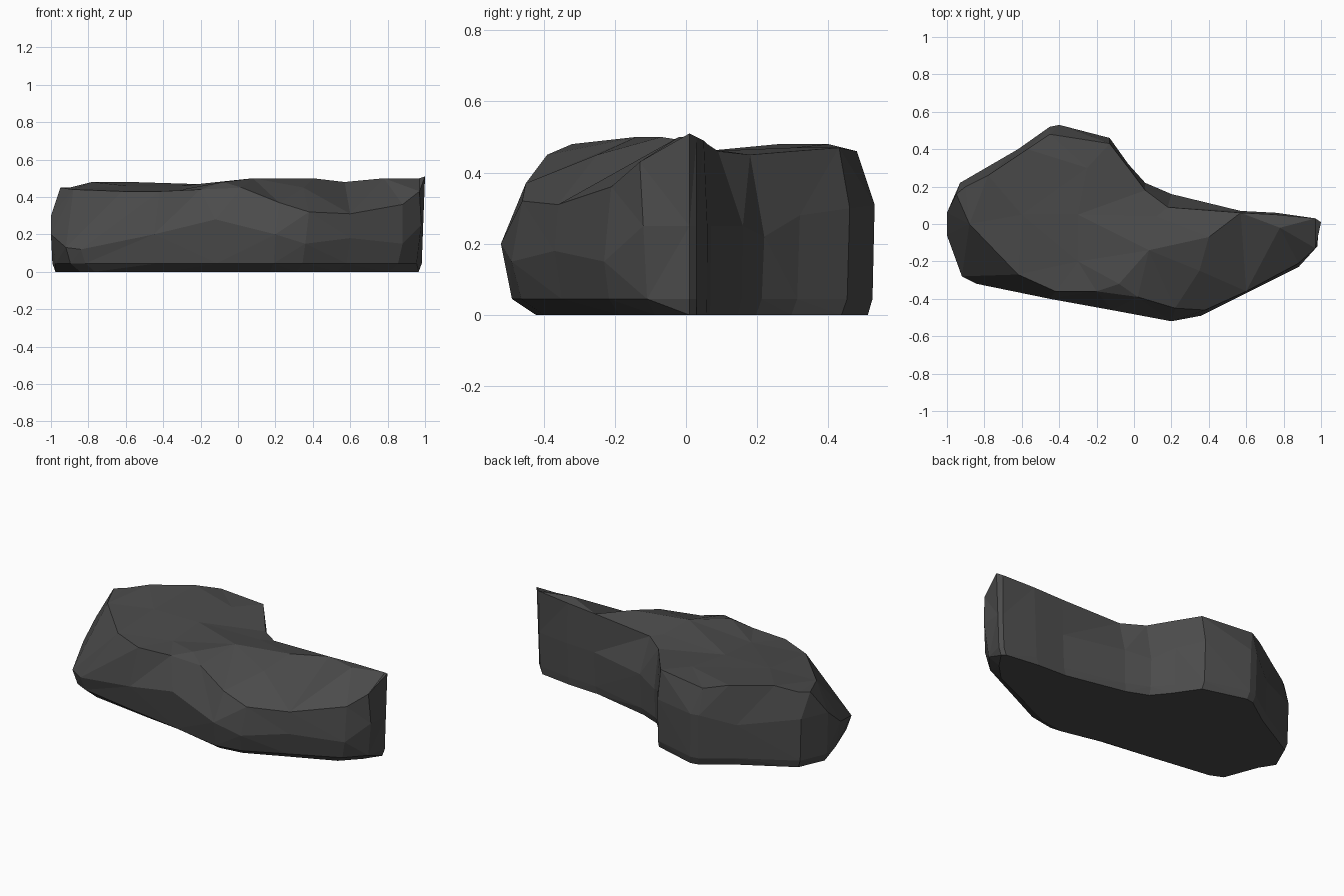
import bpy
import bmesh
from mathutils import Vector
from mathutils.geometry import delaunay_2d_cdt

default_cube = bpy.data.objects.get("Cube")
if default_cube:
    bpy.data.objects.remove(default_cube, do_unlink=True)


def make_material(name, colour):
    material = bpy.data.materials.new(name)
    material.use_nodes = True
    material.diffuse_color = colour
    material.node_tree.nodes["Principled BSDF"].inputs["Base Color"].default_value = colour
    return material


def points(text):
    """Read x, y, z triples given in hundredths of a unit."""
    values = [float(word) / 100 for word in text.split()]
    return [Vector(values[i:i + 3]) for i in range(0, len(values), 3)]


def foot(point, inset, height):
    """Tuck the wall in at the ground; the rear wall stays upright."""
    facing_front = point.y < 0
    pull = inset if facing_front else inset * 0.3
    flat = Vector((point.x, point.y, 0))
    flat -= flat.normalized() * pull
    if facing_front:
        flat.y += inset * 0.3
    flat.z = height
    return flat


# Widest outline of the boulder, clockwise from the narrow end
waist = points("""
    99 1 25   98 -12 25   88 -23 15   60 -37 18   36 -49 15   20 -52 20
    -12 -46 28   -45 -40 20   -84 -32 12   -92 -28 13   -100 -6 20
    -100 6 30   -93 22 30   -62 40 25   -45 52 31   -40 53 31
    -13 46 30   -3 32 28   6 22 22   20 16 25   57 7 25   76 6 25   97 3 25
""")

# Shoulder where the walls meet the top
shoulder = points("""
    100 1 51   97 -13 43   88 -21 36   60 -36 31   38 -46 32   22 -45 37
    2 -39 45   -20 -36 44   -42 -36 43   -62 -27 43   -88 0 44
    -95 16 45   -90 20 45   -78 26 48   -57 40 48   -45 48 46
    -13 43 47   -3 30 46   6 18 45   18 9 46   57 6 48   76 5 49   97 3 50
""")

# Ridge of the narrow arm and the low plateau beside it
crown = points("""
    78 -2 50   40 -7 50   8 -14 50   -8 -32 48   35 -25 45
    12 4 47   -25 30 47   -60 5 46   -30 -20 44   -30 5 46
""")

# Walls built from stacked rings
bm = bmesh.new()
layers = [
    [foot(p, 0.08, 0.0) for p in waist],
    [foot(p, 0.025, 0.045) for p in waist],
    waist,
    shoulder,
]
rings = [[bm.verts.new(p) for p in layer] for layer in layers]
count = len(waist)
for low, high in zip(rings, rings[1:]):
    for i in range(count):
        j = (i + 1) % count
        bm.faces.new((low[i], low[j], high[j], high[i]))
bm.faces.new(rings[0])

# Faceted top, filled inside the shoulder outline
top_points = shoulder + crown
top_verts = rings[-1] + [bm.verts.new(p) for p in crown]
rim = [(i, (i + 1) % count) for i in range(count)]
filled = delaunay_2d_cdt([p.xy for p in top_points], rim, [], 1, 1e-5)
for face in filled[2]:
    corners = [top_verts[filled[3][i][0]] for i in face]
    if len(set(corners)) > 2:
        bm.faces.new(corners)

bmesh.ops.triangulate(bm, faces=bm.faces[:])
bmesh.ops.recalc_face_normals(bm, faces=bm.faces[:])
mesh = bpy.data.meshes.new("boulder")
bm.to_mesh(mesh)
bm.free()

mesh.materials.append(make_material("dark_grey_stone", (0.07, 0.07, 0.07, 1)))
boulder = bpy.data.objects.new("boulder", mesh)
bpy.context.collection.objects.link(boulder)
